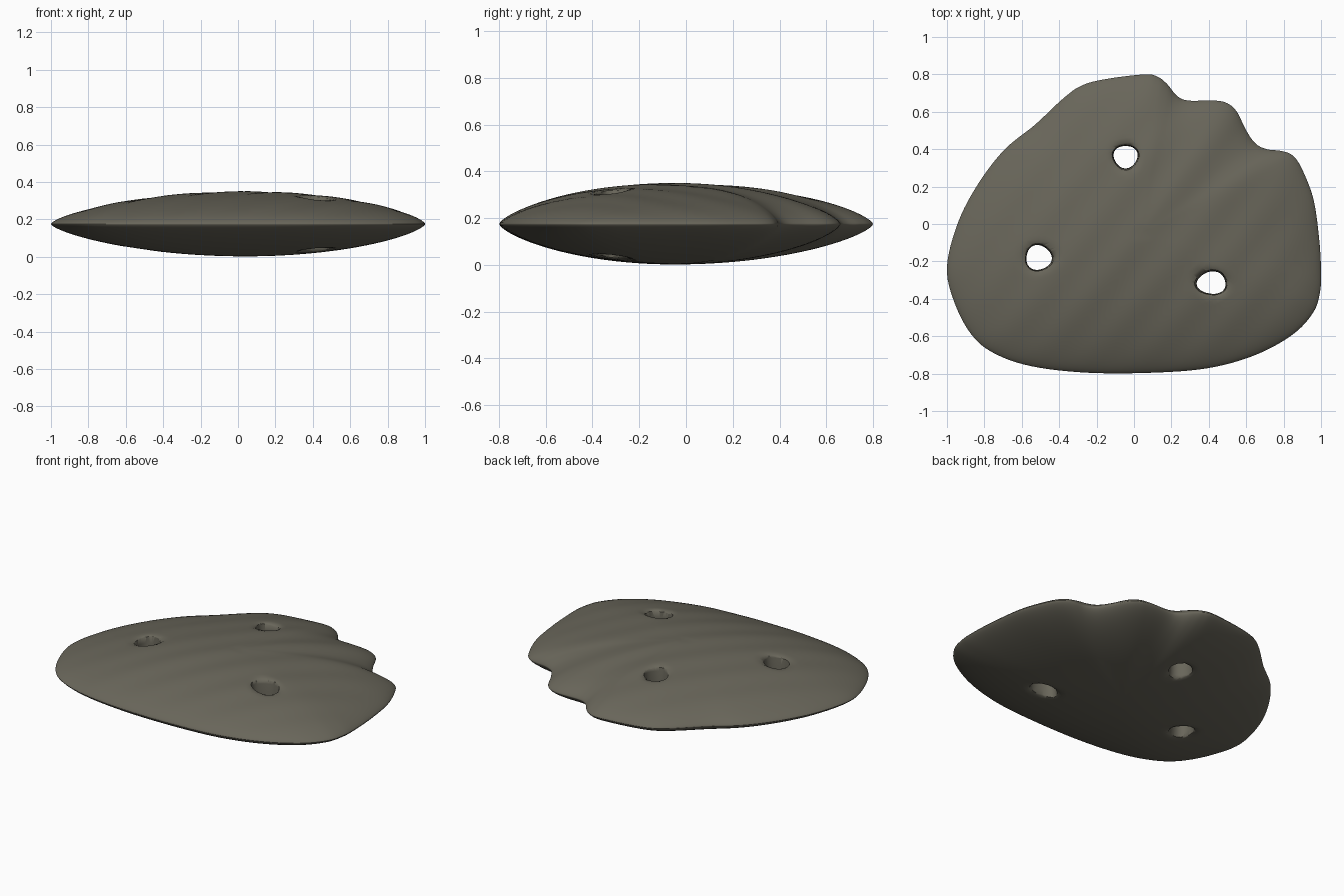
import bpy, bmesh, math
from mathutils import Vector

if "Cube" in bpy.data.objects:
    bpy.data.objects.remove(bpy.data.objects["Cube"])

MID, HALF = 0.175, 0.173          # seam height and greatest half thickness
CENTRE = Vector((0.04, -0.05))
RINGS, STEPS, SIDES = 40, 6, 32

# Plan outline, counter-clockwise, with two scalloped notches
OUTLINE = [Vector(p) for p in (
    (1, -.25), (.99, -.08), (.96, .13), (.9, .29), (.85, .365), (.79, .39),
    (.71, .4), (.65, .43), (.6, .5), (.55, .6), (.5, .645), (.43, .66),
    (.29, .66), (.23, .685), (.18, .745), (.13, .785), (.06, .8),
    (-.15, .775), (-.28, .74), (-.38, .67), (-.53, .53), (-.69, .4),
    (-.83, .22), (-.94, .01), (-1, -.23), (-.96, -.42), (-.87, -.59),
    (-.75, -.69), (-.55, -.76), (-.25, -.795), (.1, -.795), (.4, -.77),
    (.65, -.7), (.85, -.59), (.96, -.47), (.995, -.36))]

# Holes: centre and radii
HOLES = [(Vector((-.045, .36)), .064, .06),
         (Vector((-.51, -.18)), .068, .066),
         (Vector((.415, -.315)), .077, .06)]


def spline_loop(points, steps):
    """Closed Catmull-Rom curve through the points."""
    out, n = [], len(points)
    for i in range(n):
        a, b, c, d = (points[(i + k) % n] for k in (-1, 0, 1, 2))
        for s in range(steps):
            t = s / steps
            out.append(0.5 * (2 * b + (c - a) * t
                              + (2 * a - 5 * b + 4 * c - d) * t ** 2
                              + (3 * b - a - 3 * c + d) * t ** 3))
    return out


def soften(loop, reach):
    n = len(loop)
    return [sum((loop[(i + k) % n] for k in range(-reach, reach + 1)), Vector((0, 0)))
            / (2 * reach + 1) for i in range(n)]


def half_height(p, t):
    """Lens-shaped thickness, eased down around each hole."""
    h = HALF * max(0, 1 - t * t) ** 0.68
    for c, rx, ry in HOLES:
        q = p - c
        e = math.hypot(q.x / rx, q.y / ry)
        u = min(1, max(0, (e - 0.9) / 0.7))
        h *= 0.8 + 0.2 * math.sqrt(1 - (1 - u) ** 2)
    return h


def ripple(p, t):
    """Faint diagonal waves on the upper face."""
    return 0.0025 * math.sin(22 * (p.x - 0.8 * p.y)) * (1 - t ** 4)


def make_object(name, bm):
    bmesh.ops.recalc_face_normals(bm, faces=bm.faces)
    mesh = bpy.data.meshes.new(name)
    bm.to_mesh(mesh)
    bm.free()
    obj = bpy.data.objects.new(name, mesh)
    bpy.context.collection.objects.link(obj)
    return obj


def bridge(bm, a, b):
    n = len(a)
    for i in range(n):
        j = (i + 1) % n
        bm.faces.new((a[i], a[j], b[j], b[i]))


# Slab: rings shrinking from the outline to the centre, above and below
edge = spline_loop(OUTLINE, STEPS)
inner = soften(edge, 9)
bm = bmesh.new()
rim = [bm.verts.new((p.x, p.y, MID)) for p in edge]
for side in (1, -1):
    last = rim
    for r in range(RINGS - 1, 0, -1):
        t = math.sin(math.pi / 2 * r / RINGS)
        ring = []
        for e, s in zip(edge, inner):
            p = CENTRE + (s.lerp(e, t ** 4) - CENTRE) * t
            z = side * half_height(p, t) + (ripple(p, t) if side > 0 else 0)
            ring.append(bm.verts.new((p.x, p.y, MID + z)))
        bridge(bm, last, ring)
        last = ring
    pole = bm.verts.new((*CENTRE, MID + side * HALF))
    for i in range(len(last)):
        bm.faces.new((last[i], last[(i + 1) % len(last)], pole))
slab = make_object("stone_slab", bm)

# Hole cutters: slightly uneven hourglass tubes
bm = bmesh.new()
for k, (c, rx, ry) in enumerate(HOLES):
    rings = []
    for level in range(-6, 7):
        v = level / 6
        flare = 1 + 0.4 * v * v
        ring = []
        for i in range(SIDES):
            a = math.tau * i / SIDES
            w = flare * (1 + 0.05 * math.sin(3 * a + 2 * k))
            ring.append(bm.verts.new((c.x + rx * w * math.cos(a),
                                      c.y + ry * w * math.sin(a), MID + 0.25 * v)))
        rings.append(ring)
    for a, b in zip(rings, rings[1:]):
        bridge(bm, a, b)
    bm.faces.new(rings[0])
    bm.faces.new(rings[-1])
cutter = make_object("hole_cutter", bm)
cutter.hide_render = True

cut = slab.modifiers.new("holes", 'BOOLEAN')
cut.operation, cut.solver, cut.object = 'DIFFERENCE', 'EXACT', cutter

# Apply the cut, then remove the helper
bpy.ops.object.select_all(action='DESELECT')
slab.select_set(True)
bpy.context.view_layer.objects.active = slab
bpy.ops.object.modifier_apply(modifier=cut.name)
bpy.data.objects.remove(cutter)

# One dull grey-brown stone colour
stone = bpy.data.materials.new("grey_brown_stone")
stone.use_nodes = True
colour = (0.14, 0.132, 0.102, 1)
stone.diffuse_color = colour
stone.node_tree.nodes["Principled BSDF"].inputs["Base Color"].default_value = colour
slab.data.materials.clear()
slab.data.materials.append(stone)
bpy.ops.object.shade_smooth_by_angle(angle=math.radians(60))
